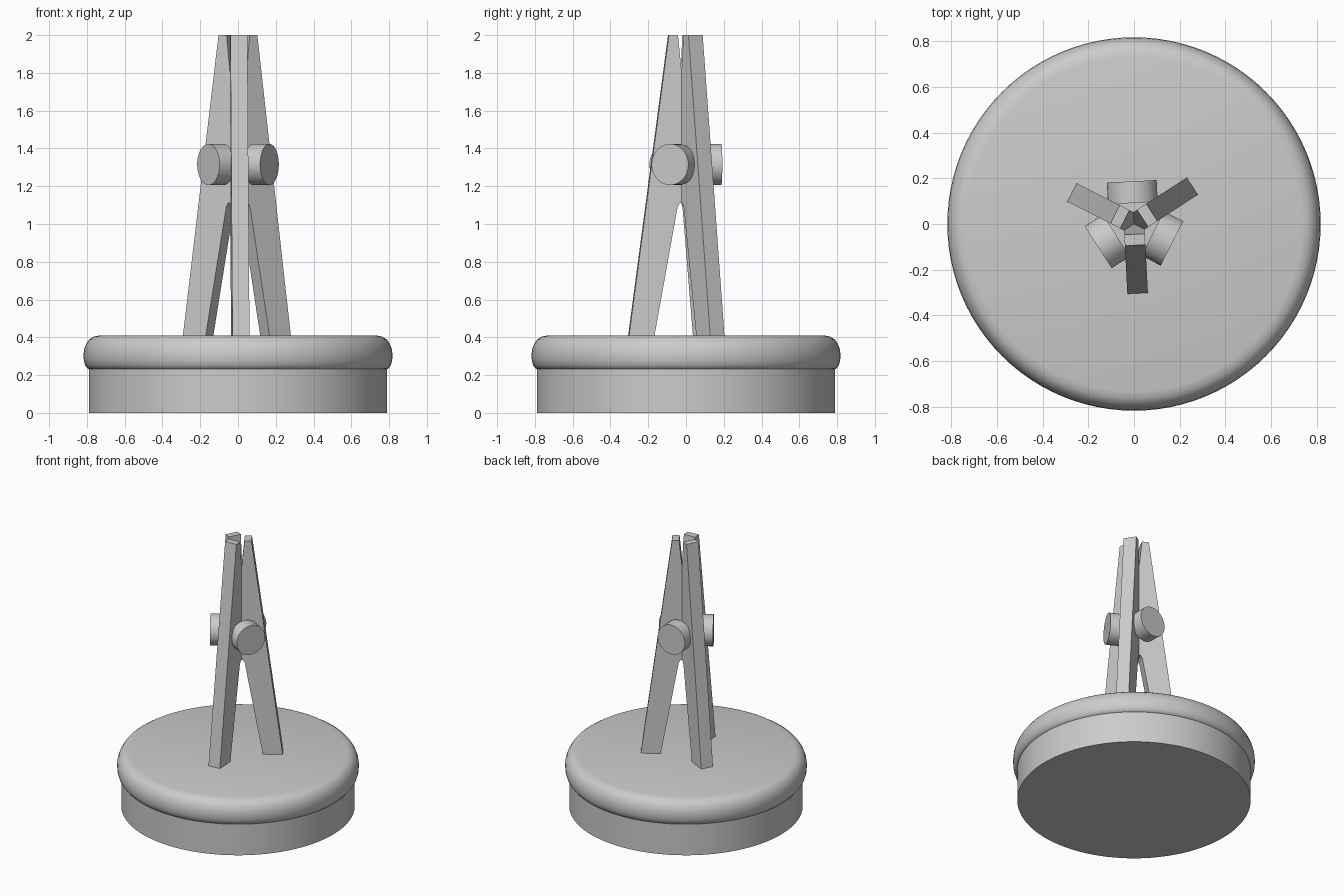
import bpy, bmesh
from math import radians, cos, sin, pi
from mathutils import Matrix, Vector

cube = bpy.data.objects.get("Cube")
if cube:
    bpy.data.objects.remove(cube, do_unlink=True)

grey = bpy.data.materials.new("plain_grey")
grey.use_nodes = True
colour = (0.6, 0.6, 0.6, 1)
grey.diffuse_color = colour
grey.node_tree.nodes["Principled BSDF"].inputs["Base Color"].default_value = colour


def finish(name, bm, smooth=False):
    bmesh.ops.recalc_face_normals(bm, faces=bm.faces)
    mesh = bpy.data.meshes.new(name)
    bm.to_mesh(mesh)
    bm.free()
    mesh.materials.append(grey)
    obj = bpy.data.objects.new(name, mesh)
    bpy.context.collection.objects.link(obj)
    if smooth:
        bpy.ops.object.select_all(action="DESELECT")
        obj.select_set(True)
        bpy.context.view_layer.objects.active = obj
        bpy.ops.object.shade_smooth_by_angle(angle=radians(35))
    return obj


def lathe(name, profile, sides=96):
    """Stack of rings from (radius, height) points, capped at both ends."""
    bm = bmesh.new()
    rings = [[bm.verts.new((r * cos(2 * pi * i / sides), r * sin(2 * pi * i / sides), z))
              for i in range(sides)] for r, z in profile]
    for low, high in zip(rings, rings[1:]):
        for i in range(sides):
            j = (i + 1) % sides
            bm.faces.new((low[i], low[j], high[j], high[i]))
    bm.faces.new(rings[0])
    bm.faces.new(rings[-1])
    return finish(name, bm, smooth=True)


def leg(name, angle):
    """Tapered peg arm: a radial side profile given thickness."""
    profile = [(0.305, 0.405), (0.093, 2), (0.045, 2), (0, 1.55),
               (0, 1.11), (0.035, 1.11), (0.047, 1.09), (0.17, 0.405)]
    bm = bmesh.new()
    face = bm.faces.new([bm.verts.new((r, -0.045, z)) for r, z in profile])
    side = bmesh.ops.extrude_face_region(bm, geom=[face])
    moved = [v for v in side["geom"] if isinstance(v, bmesh.types.BMVert)]
    bmesh.ops.translate(bm, verts=moved, vec=(0, 0.09, 0))
    bm.transform(Matrix.Rotation(radians(angle), 4, "Z"))
    return finish(name, bm)


def pin(name, angle):
    """Round plug lying radially between two legs."""
    inner, outer = 0.092, 0.187
    bm = bmesh.new()
    bmesh.ops.create_cone(bm, cap_ends=True, segments=48, radius1=0.109,
                          radius2=0.109, depth=outer - inner)
    bm.transform(Matrix.Rotation(radians(angle), 4, "Z")
                 @ Matrix.Translation(Vector(((inner + outer) / 2, 0, 1.315)))
                 @ Matrix.Rotation(pi / 2, 4, "Y"))
    return finish(name, bm, smooth=True)


# Round base and its rounded lid
lathe("base_drum", [(0.79, 0), (0.79, 0.24)])
lathe("base_lid", [(0.785, 0.23), (0.797, 0.235), (0.809, 0.252), (0.816, 0.275),
                   (0.818, 0.305), (0.815, 0.335), (0.805, 0.363), (0.788, 0.388),
                   (0.765, 0.403), (0.735, 0.41)])

# Three legs with a pin opposite each one
for place, angle in (("front", -87), ("left", 33), ("right", 153)):
    leg(place + "_leg", angle)
    pin("pin_opposite_" + place + "_leg", angle + 180)
